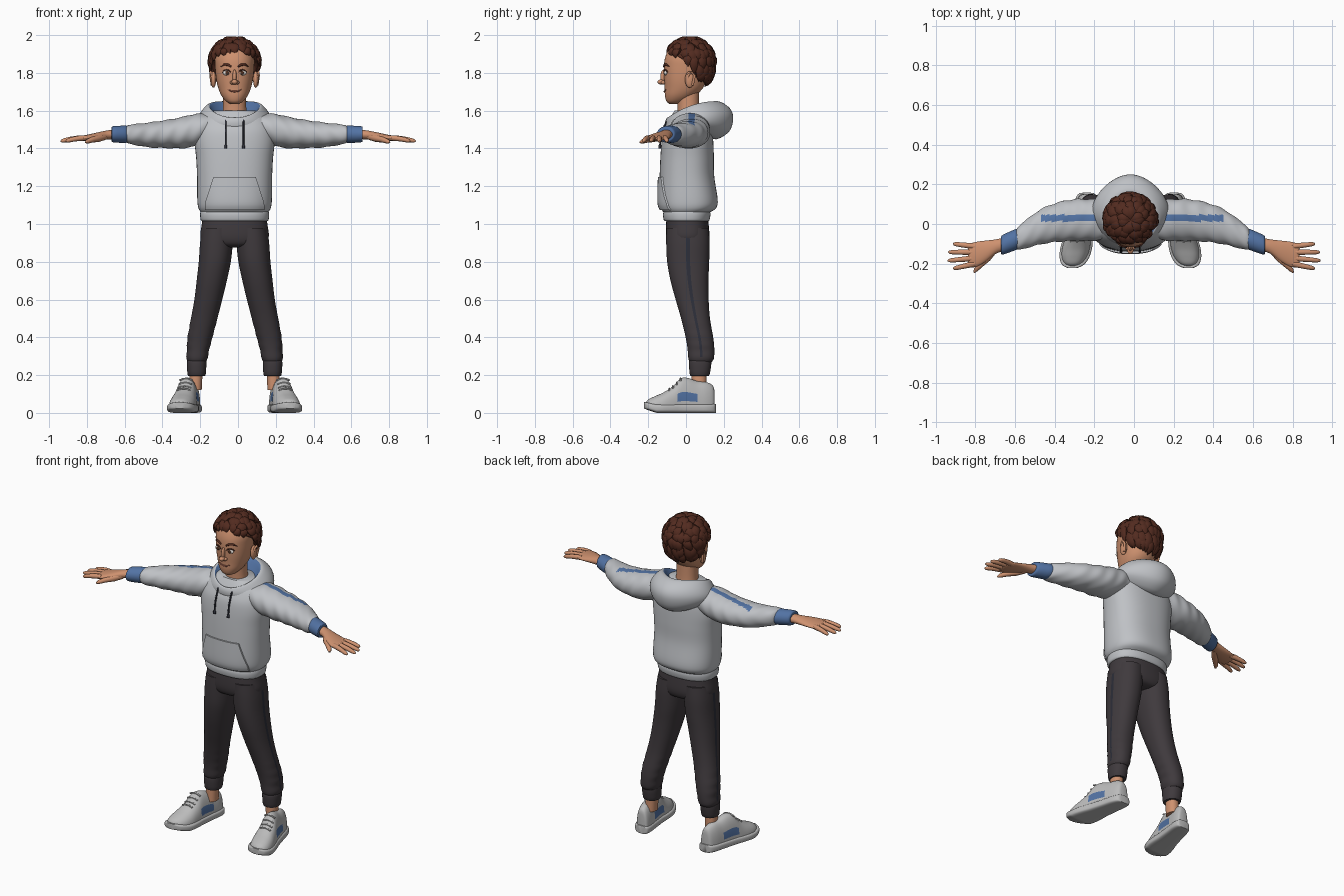
import bpy, bmesh, math, random
from mathutils import Vector, Matrix

if "Cube" in bpy.data.objects:
    bpy.data.objects.remove(bpy.data.objects["Cube"])

random.seed(4)
CX = -0.018  # body centre line


def mat(name, r, g, b):
    m = bpy.data.materials.new(name)
    m.diffuse_color = (r, g, b, 1)
    m.use_nodes = True
    m.node_tree.nodes["Principled BSDF"].inputs["Base Color"].default_value = m.diffuse_color
    return m


GREY = mat("hoodie grey", .52, .535, .56)
BLUE = mat("trim blue", .085, .17, .37)
PANTS = mat("charcoal", .05, .042, .047)
DARK = mat("dark piping", .025, .027, .04)
SKIN = mat("skin", .62, .285, .16)
HAIR = mat("hair brown", .085, .024, .014)
WHITE = mat("eye white", .75, .72, .68)
IRIS = mat("iris brown", .08, .03, .015)
SHOE = mat("shoe grey", .5, .5, .5)
LIP = mat("lip", .36, .12, .08)


def dense(rows, k=5, cyc=False):
    """Smooth curve through rows of numbers."""
    n, out = len(rows), []
    g = lambda i: rows[i % n] if cyc else rows[max(0, min(n - 1, i))]
    for i in range(n if cyc else n - 1):
        for j in range(k):
            t = j / k
            out.append(tuple(.5 * (2 * q + (r - p) * t + (2 * p - 5 * q + 4 * r - s) * t * t
                                   + (3 * q - p - 3 * r + s) * t ** 3)
                             for p, q, r, s in zip(g(i - 1), g(i), g(i + 1), g(i + 2))))
    return out if cyc else out + [rows[-1]]


def oval(n, p=2.0):
    """Unit superellipse points; the first side is centred on angle 0."""
    pw = lambda v: math.copysign(abs(v) ** (2 / p), v)
    angles = [2 * math.pi * (i - .5) / n for i in range(n)]
    return [(pw(math.cos(a)), pw(math.sin(a))) for a in angles]


def skin(bm, rings, rule=None, loop=False):
    vs = [[bm.verts.new(p) for p in r] for r in rings]
    n = len(vs[0])
    for i in range(len(vs) if loop else len(vs) - 1):
        a, b = vs[i], vs[(i + 1) % len(vs)]
        for j in range(n):
            f = bm.faces.new((a[j], a[(j + 1) % n], b[(j + 1) % n], b[j]))
            if rule:
                f.material_index = rule(f.calc_center_median(), j)
    if not loop:
        bm.faces.new(vs[0])
        bm.faces.new(vs[-1])


def stack(bm, rows, n=40, p=2.2, rule=None):
    """Upright loft; each row is z, centre x, half width, front y, back y."""
    skin(bm, [[(c + rx * u, (f + b) / 2 + (b - f) / 2 * v, z) for u, v in oval(n, p)]
              for z, c, rx, f, b in rows], rule)


def arm_loft(bm, rows, n=32, p=2.0, rule=None, fold=0):
    """Sideways loft; each row is x, centre y, centre z, half depth, half height."""
    skin(bm, [[(x, cy + ry * u * (1 + fold * math.sin(75 * x + 2 * v)),
                cz + rz * v * (1 + fold * math.sin(75 * x + 3 * u))) for u, v in oval(n, p)]
              for x, cy, cz, ry, rz in rows], rule)


def tube(bm, pts, radii, n=8, ref=(0, 0, 1), flat=1.0):
    pts, rings = [Vector(p) for p in pts], []
    for i, p in enumerate(pts):
        t = pts[min(i + 1, len(pts) - 1)] - pts[max(i - 1, 0)]
        a = t.cross(Vector(ref)).normalized()
        b = a.cross(t).normalized()
        rings.append([p + radii[i] * (u * a + v * flat * b) for u, v in oval(n)])
    skin(bm, rings)


def ball(bm, c, r):
    bmesh.ops.create_uvsphere(bm, u_segments=20, v_segments=12, radius=1,
                              matrix=Matrix.Translation(c) @ Matrix.Diagonal((*r, 1)))


def front(rows, x, z, p=2.2):
    """Front surface y of a stack at x, z."""
    for a, b in zip(rows, rows[1:]):
        if a[0] <= z <= b[0]:
            t = (z - a[0]) / (b[0] - a[0])
            _, _, rx, f, k = [q + (r - q) * t for q, r in zip(a, b)]
            return (f + k) / 2 - (k - f) / 2 * max(0, 1 - abs(x / rx) ** p) ** (1 / p)


def part(name, build, mats, sx=1.0):
    bm = bmesh.new()
    build(bm)
    bmesh.ops.transform(bm, matrix=Matrix.Translation((CX, 0, 0)) @ Matrix.Diagonal((sx, 1, 1, 1)),
                        verts=bm.verts)
    bmesh.ops.recalc_face_normals(bm, faces=bm.faces)
    me = bpy.data.meshes.new(name)
    bm.to_mesh(me)
    bm.free()
    for m in mats:
        me.materials.append(m)
    ob = bpy.data.objects.new(name, me)
    bpy.context.collection.objects.link(ob)
    bpy.ops.object.select_all(action='DESELECT')
    ob.select_set(True)
    bpy.context.view_layer.objects.active = ob
    bpy.ops.object.shade_smooth_by_angle(angle=math.radians(50))
    return ob


def pair(name, build, mats, stretch=0.0):
    for s, side in ((1, "left_"), (-1, "right_")):
        part(side + name, build, mats, s * (1 + stretch * s))


# Hoodie body, hem, pocket and drawstrings
torso = dense([(1.062, 0, .178, -.118, .128), (1.085, 0, .192, -.136, .16), (1.13, 0, .198, -.143, .168),
               (1.25, 0, .199, -.14, .15), (1.35, 0, .204, -.136, .148), (1.43, 0, .212, -.13, .145),
               (1.49, 0, .208, -.12, .14), (1.535, 0, .195, -.1, .13), (1.57, 0, .165, -.08, .12),
               (1.6, 0, .11, -.06, .1)])
part("hoodie_body", lambda bm: stack(bm, torso, 48, 2.4), [GREY])
part("hoodie_hem", lambda bm: stack(bm, dense([(1.015, 0, .172, -.11, .118), (1.022, 0, .18, -.118, .125),
     (1.05, 0, .183, -.122, .13), (1.068, 0, .18, -.118, .127)], 3), 48, 2.4), [GREY])


def pocket(bm):
    rings = []
    for i in range(13):
        z = 1.075 + .175 * i / 12
        w = .157 if z < 1.11 else .157 - .045 * (z - 1.11) / .14
        xs = [w * (k / 8 - 1) for k in range(17)]
        rings.append([(x, front(torso, x, z, 2.4) - .009, z) for x in xs]
                     + [(x, front(torso, x, z, 2.4) + .01, z) for x in reversed(xs)])
    skin(bm, rings)


part("front_pocket", pocket, [GREY])
pair("drawstring", lambda bm: tube(bm, [(.047, front(torso, .047, z, 2.4) - .008, z) for z in
     (1.4, 1.415, 1.42, 1.47, 1.52, 1.55)], [.008, .008, .005, .005, .005, .005], ref=(1, 0, 0)), [DARK])


# Hood: closed roll around the neck, hanging at the back; rows are
# half width, front y, back y, then z at the front, side and back
def hood(bm):
    rows = dense([(.08, -.06, .09, 1.53, 1.54, 1.55), (.122, -.082, .13, 1.552, 1.605, 1.625),
                  (.143, -.098, .17, 1.563, 1.63, 1.65), (.175, -.108, .23, 1.55, 1.605, 1.615),
                  (.198, -.111, .25, 1.53, 1.565, 1.56), (.195, -.106, .225, 1.51, 1.53, 1.485),
                  (.15, -.08, .14, 1.5, 1.5, 1.45)], 4, True)
    rings = []
    for rx, f, b, zf, zs, zb in rows:
        ring = []
        for i in range(56):
            a = 2 * math.pi * i / 56
            w = (1 - math.cos(a)) / 2
            ring.append((rx * math.sin(a) * (1 - .22 * w ** 3), f + (b - f) * w,
                         zf * (1 - w) * (1 - 2 * w) + zs * 4 * w * (1 - w) + zb * w * (2 * w - 1)))
        rings.append(ring)
    skin(bm, rings, loop=True)
    bm.faces.ensure_lookup_table()
    for f in bm.faces[:56 * 7]:  # lining
        f.material_index = 1


part("hood", hood, [GREY, BLUE])

# Sleeves with shoulder stripe, cuffs
sleeve = dense([(.12, .02, 1.515, .095, .065), (.2, .02, 1.5, .105, .084), (.28, .02, 1.484, .105, .083),
                (.36, .012, 1.477, .1, .075), (.45, -.01, 1.472, .09, .067), (.52, -.042, 1.473, .075, .058),
                (.57, -.068, 1.475, .062, .05), (.59, -.078, 1.475, .045, .04)], 8)
pair("sleeve", lambda bm: arm_loft(bm, sleeve, 64, 2.1, lambda c, j: int(
    c.z > 1.5 and abs(c.y - .03) < .016 and .15 < c.x < .46), .025), [GREY, BLUE], .02)
pair("sleeve_cuff", lambda bm: arm_loft(bm, dense([(.58, -.075, 1.475, .046, .04), (.587, -.077, 1.475, .053, .046),
     (.655, -.104, 1.475, .05, .043), (.665, -.107, 1.475, .042, .036)], 3)), [BLUE], .02)


# Hands
def hand(bm):
    arm_loft(bm, dense([(.64, -.1, 1.476, .034, .026), (.69, -.113, 1.471, .036, .024),
                        (.74, -.135, 1.464, .052, .021), (.79, -.152, 1.457, .063, .017),
                        (.825, -.158, 1.454, .06, .013), (.835, -.158, 1.453, .05, .007)]), 28)
    for y0, x1, y1 in ((-.113, .912, -.1), (-.142, .937, -.142), (-.172, .94, -.185), (-.2, .912, -.225)):
        pts = [(.80 + (x1 - .80) * t, y0 + (y1 - y0) * t, 1.456 - .018 * t * t) for t in (0, .3, .6, .85, .96, 1)]
        tube(bm, pts, [.014, .0145, .013, .0115, .008, .003], 10)
    tube(bm, [(.70, -.13, 1.463), (.735, -.17, 1.454), (.77, -.205, 1.446), (.795, -.23, 1.437), (.805, -.245, 1.432)],
         [.018, .02, .015, .012, .004], 10)


pair("hand", hand, [SKIN], .02)

# Trousers
part("trouser_hips", lambda bm: stack(bm, dense([(.875, 0, .09, -.05, .08), (.89, 0, .15, -.09, .11),
     (.93, 0, .181, -.106, .124), (1.0, 0, .174, -.106, .12), (1.05, 0, .168, -.1, .113)]), 40, 2.4), [PANTS])
leg = dense([(.27, .2, .05, .02, .137), (.29, .199, .056, .012, .148), (.34, .193, .06, .008, .15),
             (.4, .183, .066, -.002, .144), (.5, .161, .07, -.026, .127), (.6, .139, .074, -.055, .12),
             (.7, .121, .08, -.082, .119), (.8, .105, .085, -.1, .123), (.9, .096, .087, -.105, .125),
             (.98, .088, .084, -.104, .12)], 6)
leg = [(z, c, rx * (1 + (.02 * math.sin(z * 110) if z < .5 else 0)), f, b) for z, c, rx, f, b in leg]
pair("trouser_leg", lambda bm: stack(bm, leg, 44, 2.2, lambda c, j: int(j == 0 and c.z > .3)), [PANTS, DARK])
pair("trouser_cuff", lambda bm: stack(bm, dense([(.197, .201, .04, .03, .115), (.203, .201, .048, .02, .125),
     (.265, .201, .052, .015, .135), (.28, .2, .048, .02, .13)], 3)), [PANTS])
pair("ankle", lambda bm: stack(bm, [(.12, .208, .034, .03, .108), (.22, .203, .034, .03, .108)], 24), [SKIN])

# Shoes: rows are y, half width, top height
last = dense([(.152, .012, .09), (.145, .034, .14), (.11, .046, .162), (.06, .05, .168), (.01, .054, .185),
              (-.03, .058, .182), (-.07, .065, .14), (-.12, .07, .108), (-.165, .064, .088),
              (-.198, .046, .072), (-.213, .018, .055)], 5)
mid = lambda y: .22 + .2 * (.15 - y)
lift = lambda y: .5 * max(0, -.15 - y)


def upper(bm):
    arch = [(math.copysign(abs(math.cos(a)) ** .85, math.cos(a)), math.sin(a) ** .85 if 0 < k < 20 else 0)
            for k in range(21) for a in [math.pi * k / 20]]
    skin(bm, [[(mid(y) + w * u, y, .03 + (t - .03) * v) for u, v in arch] for y, w, t in last],
         lambda c, j: int(-.045 < c.y < .06 and .055 < c.z < .105 and j < 20))


def sole(bm):
    skin(bm, [[(mid(y) + (w * 1.06 + .006) * u, y * 1.04, .024 + lift(y) * .5 + (.024 - lift(y) * .2) * v)
               for u, v in oval(28, 4)] for y, w, t in last])


def laces(bm):
    for y, t in ((-.035, .178), (-.055, .157), (-.075, .138), (-.095, .125)):
        tube(bm, [(mid(y) + dx, y + .006, t + .004 - 8 * dx * dx) for dx in (-.035, -.018, 0, .018, .035)], [.005] * 5, 6)


pair("shoe_upper", upper, [SHOE, BLUE])
pair("shoe_sole", sole, [SHOE])
pair("shoe_laces", laces, [SHOE])

# Head, neck, ears, nose
head = dense([(1.636, 0, .022, -.088, -.04), (1.65, 0, .046, -.104, 0), (1.68, 0, .07, -.112, .05),
              (1.72, 0, .087, -.113, .09), (1.77, 0, .098, -.116, .11), (1.83, 0, .104, -.117, .125),
              (1.88, 0, .104, -.111, .125), (1.93, 0, .088, -.088, .11), (1.955, 0, .05, -.05, .07)])
part("head", lambda bm: stack(bm, head), [SKIN])
part("neck", lambda bm: stack(bm, dense([(1.53, 0, .075, -.05, .085), (1.6, 0, .063, -.045, .072),
     (1.7, 0, .06, -.05, .07)]), 28), [SKIN])


def nose(bm):
    ball(bm, (0, -.13, 1.752), (.016, .021, .014))
    ball(bm, (0, -.118, 1.778), (.011, .018, .04))
    for s in (-1, 1):
        ball(bm, (s * .014, -.12, 1.749), (.011, .013, .01))


part("nose", nose, [SKIN])


def ear(bm):
    ball(bm, (.112, .02, 1.765), (.014, .026, .044))
    tube(bm, [(.112, .005, 1.74), (.122, .012, 1.79), (.126, .03, 1.803), (.127, .045, 1.785), (.12, .035, 1.735)],
         [.007] * 5, ref=(1, 0, 0))


pair("ear", ear, [SKIN])
pair("eye", lambda bm: ball(bm, (.042, front(head, .042, 1.8) + .002, 1.8), (.021, .009, .013)), [WHITE])
pair("iris", lambda bm: ball(bm, (.04, front(head, .04, 1.8) - .004, 1.8), (.0095, .005, .0105)), [IRIS])
face_line = lambda bm, pts, r: tube(bm, [(x, front(head, x, z) - .001, z) for x, z in pts], r, 8, (0, 1, 0))
pair("eyelid", lambda bm: face_line(bm, [(.02, 1.803), (.03, 1.813), (.042, 1.816), (.055, 1.812), (.065, 1.803)],
     [.002, .004, .004, .004, .002]), [HAIR])
pair("eyebrow", lambda bm: face_line(bm, [(.018, 1.833), (.035, 1.843), (.055, 1.845), (.074, 1.832)],
     [.005, .007, .006, .002]), [HAIR])
part("mouth", lambda bm: face_line(bm, [(-.036, 1.712), (-.02, 1.704), (0, 1.701), (.02, 1.704), (.036, 1.712)],
     [.002, .004, .005, .004, .002]), [LIP])


# Hair: trimmed cap plus swept locks
def scalp(az, pol, k=1.0):
    c = math.cos(pol)
    return Vector((.124 * k * math.sin(pol) * math.sin(az), .02 - .125 * k * math.sin(pol) * math.cos(az),
                   1.86 + (.119 if c > 0 else .165) * k * c))


def hairline(az):
    a = abs(math.degrees(math.atan2(math.sin(az), math.cos(az))))
    table = [(0, 1.1), (45, 1.2), (70, 1.45), (90, 1.65), (110, 2.1), (180, 2.35)]
    for (a0, p0), (a1, p1) in zip(table, table[1:]):
        if a <= a1:
            return p0 + (p1 - p0) * (a - a0) / (a1 - a0)
    return 2.35


def cap(bm):
    for i in range(48):
        a0, a1 = 2 * math.pi * i / 48, 2 * math.pi * (i + 1) / 48
        for j in range(16):
            q = [scalp(a, .01 + (hairline(a) - .01) * t / 16)
                 for a, t in ((a0, j), (a0, j + 1), (a1, j + 1), (a1, j))]
            bm.faces.new([bm.verts.new(p) for p in q])
    bmesh.ops.remove_doubles(bm, verts=bm.verts, dist=.0002)


hair_cap = part("hair_cap", cap, [HAIR])
solid = hair_cap.modifiers.new("thickness", 'SOLIDIFY')
solid.thickness, solid.offset = .02, -1


def locks(bm):
    for start, count in ((.05, 9), (.35, 14), (.65, 19), (.95, 22), (1.25, 22), (1.6, 20), (1.85, 20)):
        for i in range(count):
            az = 2 * math.pi * (i + random.uniform(-.3, .3)) / count
            top = hairline(az) + .14
            if start > top - .35:
                continue
            end, turn = min(start + random.uniform(.55, .75), top), random.uniform(-.1, .4)
            flick = random.uniform(.03, .09)
            pts = [scalp(az + turn * t, start + (end - start) * t, .97 + .06 * math.sin(math.pi * t) + flick * t * t)
                   for t in (0, .2, .4, .6, .8, 1)]
            tube(bm, pts, [.012, .022, .026, .023, .014, .002], 8, scalp(az, start + .3) - Vector((0, .02, 1.86)), .6)


part("hair_locks", locks, [HAIR])
